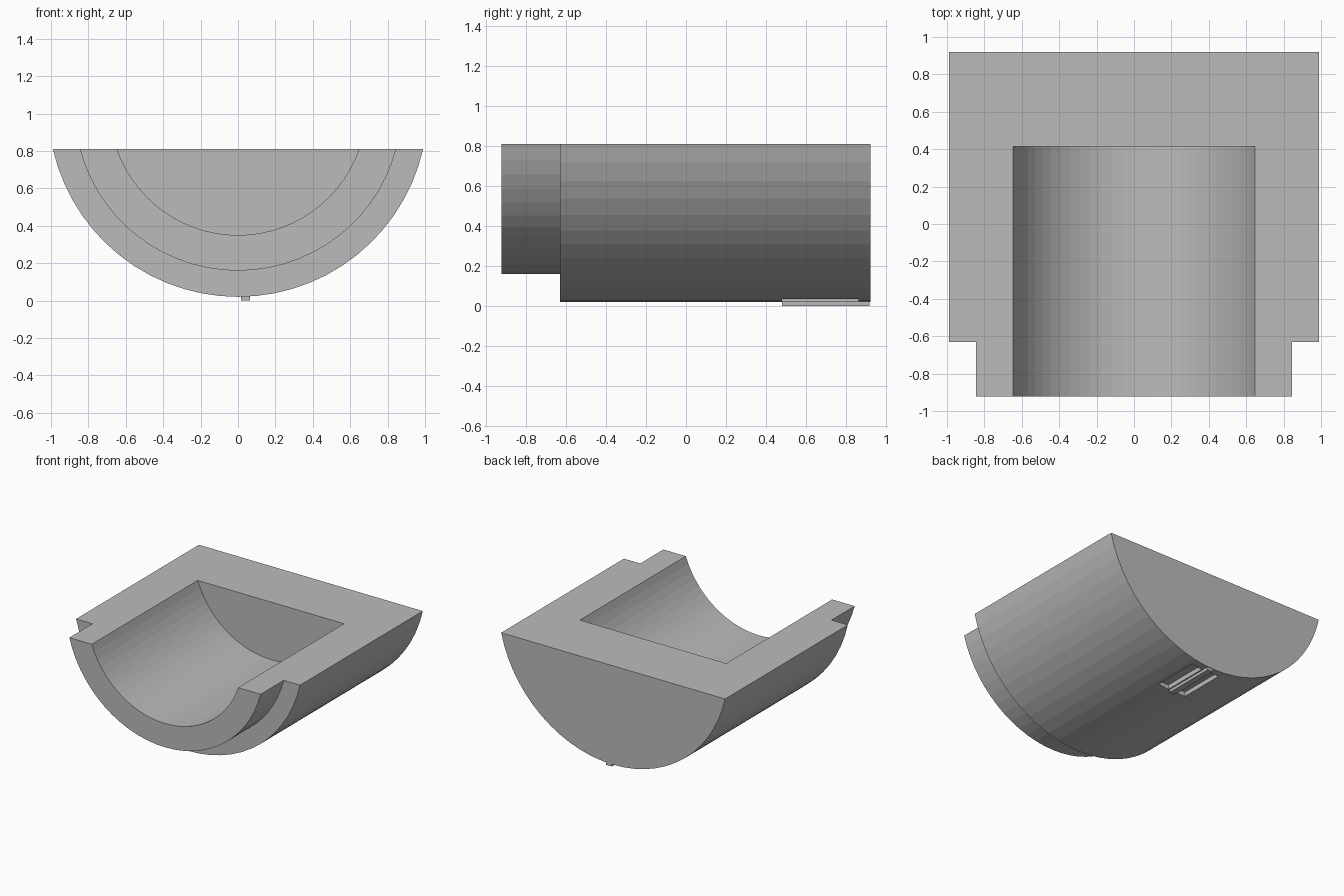
import bpy, bmesh, math

if "Cube" in bpy.data.objects:
    bpy.data.objects.remove(bpy.data.objects["Cube"])

TOP = 0.81      # flat upper face
AXIS = 1.035    # height of the shared axis of all arcs
SEG = 28

grey = bpy.data.materials.new("plain_grey")
grey.diffuse_color = (0.5, 0.5, 0.5, 1)
grey.use_nodes = True
grey.node_tree.nodes["Principled BSDF"].inputs["Base Color"].default_value = grey.diffuse_color


def finish(name, bm):
    bmesh.ops.recalc_face_normals(bm, faces=bm.faces)
    me = bpy.data.meshes.new(name)
    bm.to_mesh(me)
    bm.free()
    me.materials.append(grey)
    ob = bpy.data.objects.new(name, me)
    bpy.context.collection.objects.link(ob)
    return ob


def box(name, x0, x1, y0, y1, z0, z1):
    bm = bmesh.new()
    bmesh.ops.create_cube(bm, size=1)
    for v in bm.verts:
        v.co.x = x1 if v.co.x > 0 else x0
        v.co.y = y1 if v.co.y > 0 else y0
        v.co.z = z1 if v.co.z > 0 else z0
    return finish(name, bm)


# Half shell: arcs swept from the cavity end, out over the neck, to the back
bm = bmesh.new()


def arc(r, y):
    half = math.acos((AXIS - TOP) / r)
    ring = []
    for i in range(SEG + 1):
        a = -half + 2 * half * i / SEG
        ring.append(bm.verts.new((r * math.sin(a), y, AXIS - r * math.cos(a))))
    return ring


rings = [arc(r, y) for r, y in [
    (0.685, 0.415), (0.685, -0.922),    # cavity
    (0.875, -0.922), (0.875, -0.63),    # stepped neck
    (1.015, -0.63), (1.015, 0.92)]]     # main body
for a, b in zip(rings, rings[1:]):
    for i in range(SEG):
        bm.faces.new((a[i], a[i + 1], b[i + 1], b[i]))
bm.faces.new(rings[0])                  # cavity end wall
bm.faces.new(rings[-1])                 # back wall
bm.faces.new([r[0] for r in rings] + [r[-1] for r in reversed(rings)])  # U-shaped top
body = finish("half_shell_body", bm)

# Two short grooves under the rear end
for i, x in enumerate((-0.04, 0.12)):
    cutter = box("groove_cutter_%d" % i, x - 0.045, x + 0.045, 0.48, 0.86, -0.1, 0.06)
    cutter.hide_render = True
    cutter.hide_viewport = True
    cutter.display_type = 'WIRE'
    mod = body.modifiers.new("groove_%d" % i, 'BOOLEAN')
    mod.operation = 'DIFFERENCE'
    mod.solver = 'EXACT'
    mod.object = cutter

# Thin rib between the grooves, the lowest point of the model
box("bottom_rib", 0.015, 0.065, 0.48, 0.915, 0.0, 0.04)
